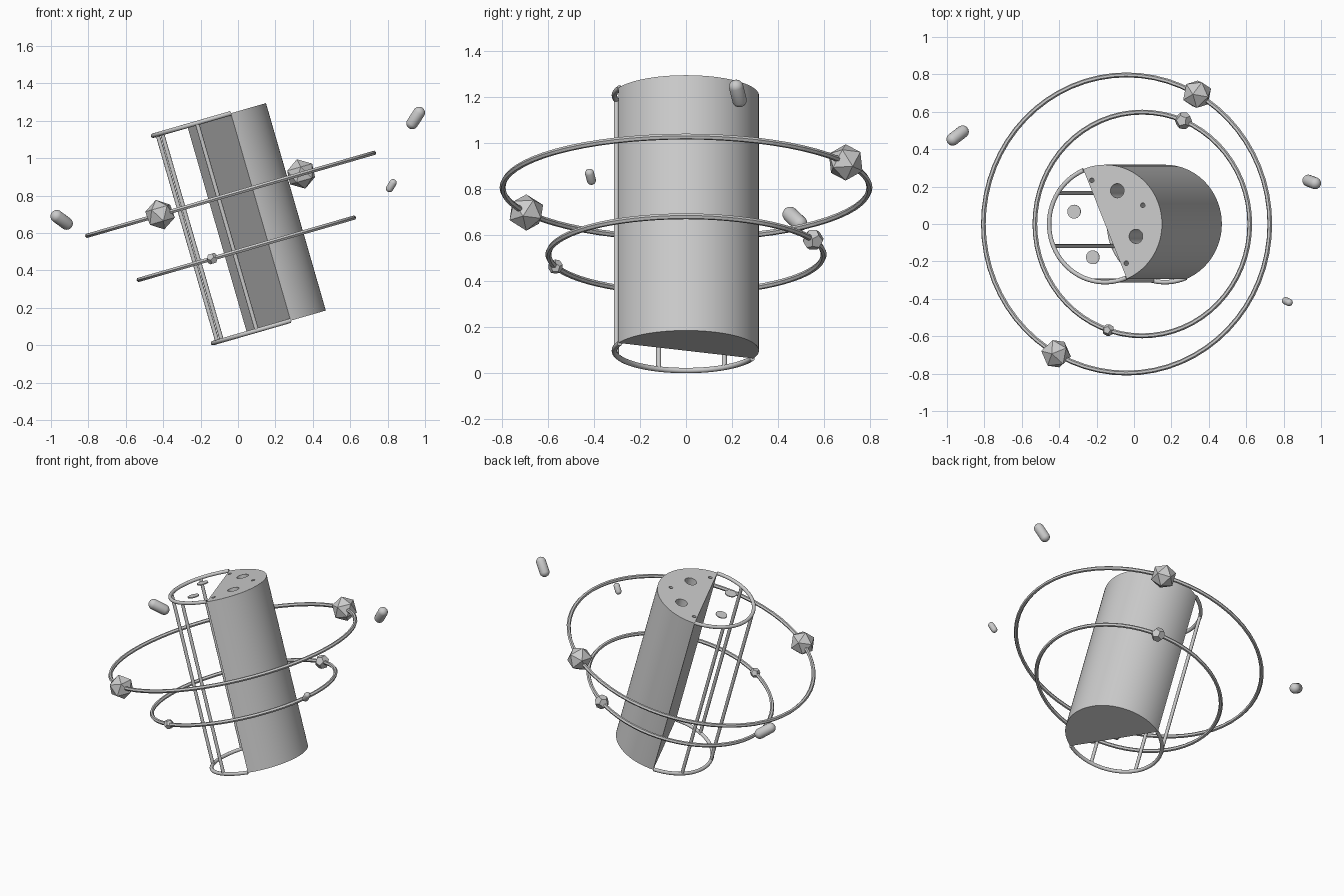
import bpy, bmesh, math
from mathutils import Matrix, Vector

if "Cube" in bpy.data.objects:
    bpy.data.objects.remove(bpy.data.objects["Cube"])

R, HALF = 0.317, 0.577          # drum radius and half length
CUT = math.radians(-67.5)       # solid half spans CUT .. CUT + 180 degrees
TILT = Matrix.Translation((0.005, 0, 0.652)) @ Matrix.Rotation(math.radians(-16.1), 4, 'Y')

grey = bpy.data.materials.new("stone_grey")
grey.diffuse_color = (0.6, 0.6, 0.6, 1)
grey.use_nodes = True
grey.node_tree.nodes["Principled BSDF"].inputs["Base Color"].default_value = grey.diffuse_color


def add(name, bm, matrix=TILT, smooth=True):
    """Turn a bmesh into a finished object."""
    bmesh.ops.recalc_face_normals(bm, faces=bm.faces)
    mesh = bpy.data.meshes.new(name)
    bm.to_mesh(mesh)
    bm.free()
    mesh.materials.append(grey)
    ob = bpy.data.objects.new(name, mesh)
    bpy.context.collection.objects.link(ob)
    ob.matrix_world = matrix
    if smooth:
        shade(ob)
    return ob


def shade(ob):
    bpy.ops.object.select_all(action='DESELECT')
    ob.select_set(True)
    bpy.context.view_layer.objects.active = ob
    bpy.ops.object.shade_smooth_by_angle(angle=math.radians(35))


def cylinder(bm, x, y, z, r, depth, sides):
    bmesh.ops.create_cone(bm, cap_ends=True, segments=sides, radius1=r, radius2=r,
                          depth=depth, matrix=Matrix.Translation((x, y, z)))


def polar(r, a, z=0.0):
    return Vector((r * math.cos(a), r * math.sin(a), z))


def hoop(name, radius, z, tube, sides, start, sweep, steps, smooth):
    """Round tube swept along an arc, closed when it sweeps a full turn."""
    bm = bmesh.new()
    full = sweep > 6.28
    rows = []
    for i in range(steps if full else steps + 1):
        a = start + sweep * i / steps
        rows.append([bm.verts.new(polar(radius + tube * math.cos(t), a, z + tube * math.sin(t)))
                     for t in (math.tau * k / sides for k in range(sides))])
    for i in range(steps):
        p, q = rows[i], rows[(i + 1) % len(rows)]
        for k in range(sides):
            n = (k + 1) % sides
            bm.faces.new((p[k], p[n], q[n], q[k]))
    if not full:
        bm.faces.new(rows[0])
        bm.faces.new(rows[-1])
    return add(name, bm, smooth=smooth)


# Solid half drum
bm = bmesh.new()
arc = [bm.verts.new(polar(R, CUT + math.pi * i / 48, -HALF)) for i in range(49)]
base = bm.faces.new(arc)
out = bmesh.ops.extrude_face_region(bm, geom=[base])
bmesh.ops.translate(bm, vec=(0, 0, 2 * HALF),
                    verts=[v for v in out["geom"] if isinstance(v, bmesh.types.BMVert)])
drum = add("half_drum", bm, smooth=False)

# Blind holes in the top of the drum
big = [(0.068, 0.178), (0.172, -0.066)]
small = [(0.21, 0.10), (-0.074, 0.233), (0.118, -0.21)]
bm = bmesh.new()
for (x, y) in big:
    cylinder(bm, x, y, HALF, 0.038, 0.7, 32)
for (x, y) in small:
    cylinder(bm, x, y, HALF, 0.0125, 0.5, 16)
cutter = add("hole_cutter", bm, smooth=False)
cutter.hide_render = True
mod = drum.modifiers.new("holes", 'BOOLEAN')
mod.operation, mod.solver, mod.object = 'DIFFERENCE', 'EXACT', cutter
bpy.context.view_layer.update()
bpy.context.view_layer.objects.active = drum
bpy.ops.object.modifier_apply(modifier=mod.name)
bpy.data.objects.remove(cutter)
shade(drum)

# Open half: end hoops, rods and the discs opposite the big holes
for name, z in (("lower_cage_hoop", -HALF), ("upper_cage_hoop", HALF)):
    hoop(name, R - 0.006, z, 0.012, 12, CUT + math.pi, math.pi, 40, True)
bm = bmesh.new()
for deg in (147.5, 202.5, 257.5):
    p = polar(R - 0.007, math.radians(deg))
    cylinder(bm, p.x, p.y, 0, 0.011, 2 * HALF, 12)
add("cage_rods", bm)
bm = bmesh.new()
for (x, y) in big:
    cylinder(bm, -x, -y, HALF, 0.037, 0.006, 32)
add("cage_discs", bm)

# Orbit rings
OUTER, INNER = (0.797, 0.161), (0.598, -0.142)
hoop("outer_orbit_ring", *OUTER, 0.013, 6, 0, math.tau, 64, False)
hoop("inner_orbit_ring", *INNER, 0.013, 6, 0, math.tau, 64, False)


def bead(name, ring, deg, r, dodeca):
    """Twenty-sided bead, or its twelve-sided dual."""
    bm = bmesh.new()
    bmesh.ops.create_icosphere(bm, subdivisions=1, radius=r)
    if dodeca:
        pts = [f.calc_center_median().normalized() * r for f in bm.faces]
        bm.clear()
        bmesh.ops.convex_hull(bm, input=[bm.verts.new(p) for p in pts])
        bmesh.ops.dissolve_limit(bm, angle_limit=0.05, verts=bm.verts, edges=bm.edges)
    a = math.radians(deg)
    add(name, bm, TILT @ Matrix.Translation(polar(ring[0], a, ring[1])) @ Matrix.Rotation(a, 4, 'Z'),
        smooth=False)


bead("outer_bead_back", OUTER, 60.5, 0.082, False)
bead("outer_bead_front", OUTER, 240.5, 0.082, False)
bead("inner_bead_back", INNER, 67.5, 0.047, True)
bead("inner_bead_front", INNER, 251.5, 0.033, True)


def capsule(name, centre, half, r):
    """Round-ended pill whose core runs from -half to +half."""
    half = Vector(half)
    bm = bmesh.new()
    bmesh.ops.create_uvsphere(bm, u_segments=20, v_segments=13, radius=r)
    for v in bm.verts:
        v.co.z += half.length if v.co.z > 0 else -half.length
    turn = half.to_track_quat('Z', 'Y').to_matrix().to_4x4()
    add(name, bm, Matrix.Translation(centre) @ turn)


# Floating capsules
capsule("capsule_left", (-0.943, 0.473, 0.67), (0.026, 0.020, -0.019), 0.034)
capsule("capsule_right", (0.95, 0.225, 1.215), (0.018, -0.007, 0.028), 0.032)
capsule("capsule_small", (0.82, -0.415, 0.853), (0.009, -0.004, 0.015), 0.020)
